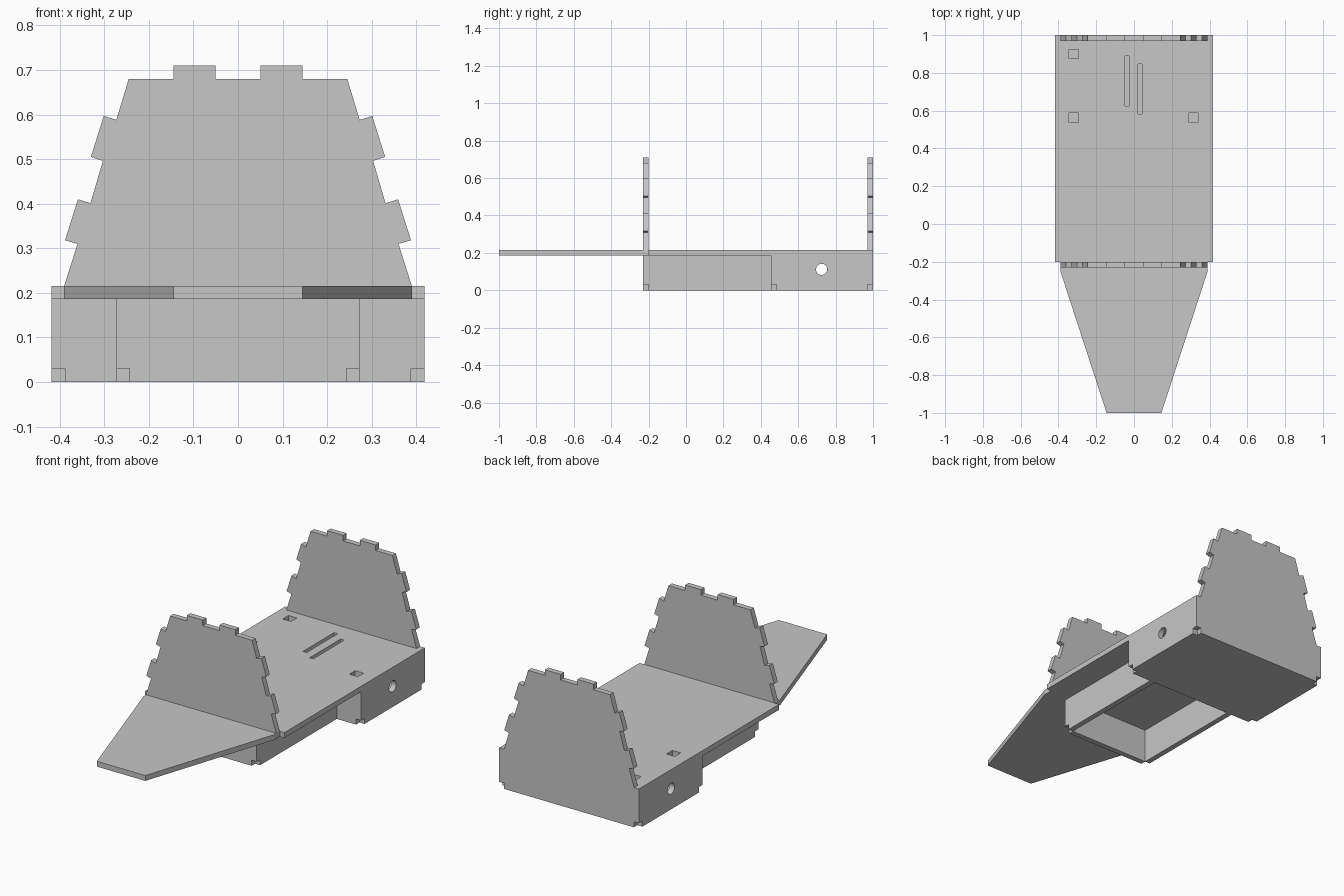
import bpy
import bmesh

if "Cube" in bpy.data.objects:
    bpy.data.objects.remove(bpy.data.objects["Cube"])

T = 0.03            # sheet thickness
LOW, TOP = 0.186, 0.215   # underside and top of the deck

grey = bpy.data.materials.new("light_grey")
grey.use_nodes = True
colour = (0.57, 0.57, 0.57, 1)
grey.diffuse_color = colour
grey.node_tree.nodes["Principled BSDF"].inputs["Base Color"].default_value = colour


def sheet(name, outline, axis, start, end):
    """Extrude a flat outline along one axis."""
    place = {"x": lambda a, b, t: (t, a, b),
             "y": lambda a, b, t: (a, t, b),
             "z": lambda a, b, t: (a, b, t)}[axis]
    bm = bmesh.new()
    face = bm.faces.new([bm.verts.new(place(a, b, start)) for a, b in outline])
    move = bmesh.ops.extrude_face_region(bm, geom=[face])
    verts = [v for v in move["geom"] if isinstance(v, bmesh.types.BMVert)]
    bmesh.ops.translate(bm, verts=verts, vec=place(0, 0, end - start))
    bmesh.ops.recalc_face_normals(bm, faces=bm.faces)
    mesh = bpy.data.meshes.new(name)
    bm.to_mesh(mesh)
    bm.free()
    mesh.materials.append(grey)
    obj = bpy.data.objects.new(name, mesh)
    bpy.context.collection.objects.link(obj)
    return obj


def rect(a0, a1, b0, b1):
    return [(a0, b0), (a1, b0), (a1, b1), (a0, b1)]


def mirrored(half):
    """Complete a right-hand outline with its left-hand half."""
    return half + [(-a, b) for a, b in reversed(half)]


def cut(obj, cutter):
    cutter.hide_render = True
    mod = obj.modifiers.new("hole", "BOOLEAN")
    mod.operation = "DIFFERENCE"
    mod.solver = "EXACT"
    mod.object = cutter
    bpy.context.view_layer.objects.active = obj
    bpy.ops.object.modifier_apply(modifier=mod.name)
    bpy.data.objects.remove(cutter)


# Deck with tapered nose, square holes and two slots
deck = sheet("deck", mirrored([(0.145, -1), (0.39, -0.25), (0.39, -0.2),
                               (0.418, -0.2), (0.418, 0.97)]), "z", LOW, TOP)
S = 0.025
for x, y in [(-0.32, 0.9), (-0.32, 0.563), (0.315, 0.563)]:
    cut(deck, sheet("cutter", rect(x - S, x + S, y - S, y + S), "z", 0.1, 0.3))
for x, y in [(-0.037, 0.757), (0.032, 0.715)]:
    cut(deck, sheet("cutter", rect(x - 0.011, x + 0.011, y - 0.133, y + 0.133),
                    "z", 0.1, 0.3))

# Toothed upper edge shared by both upright walls
teeth = [(0.39, TOP), (0.36, 0.31), (0.388, 0.318), (0.359, 0.41),
         (0.331, 0.401), (0.303, 0.496), (0.33, 0.505), (0.301, 0.597),
         (0.273, 0.588), (0.245, 0.68), (0.145, 0.68), (0.145, 0.71),
         (0.05, 0.71), (0.05, 0.68)]


def notched(w):
    """Lower right half of a wall with its bottom corner cut away."""
    return [(w - T, 0), (w - T, T), (w, T)]


# Upright walls
sheet("front_wall", mirrored(teeth), "y", -0.23, -0.2)
sheet("back_wall", mirrored(notched(0.418) + [(0.418, TOP)] + teeth), "y", 0.97, 1)

# Lower cross walls
sheet("front_box_end", mirrored(notched(0.273) + [(0.273, LOW)]), "y", -0.23, -0.2)
sheet("rear_box_front", mirrored(notched(0.418) + [(0.418, LOW)]), "y", 0.455, 0.485)

# Side walls of both boxes, with round holes in the rear pair
for side, name in [(1, "left"), (-1, "right")]:
    sheet(name + "_front_box_side", rect(-0.2, 0.455, 0, LOW), "x",
          side * 0.273, side * (0.273 - T))
    wall = sheet(name + "_rear_box_side", rect(0.485, 0.97, 0, LOW), "x",
                 side * 0.418, side * (0.418 - T))
    bpy.ops.mesh.primitive_cylinder_add(vertices=32, radius=0.03, depth=0.2,
                                        location=(side * 0.4, 0.725, 0.112),
                                        rotation=(0, 1.5708, 0))
    cut(wall, bpy.context.object)

# Floor of the rear box
sheet("rear_box_floor", rect(-0.388, 0.388, 0.485, 0.97), "z", 0, T)
